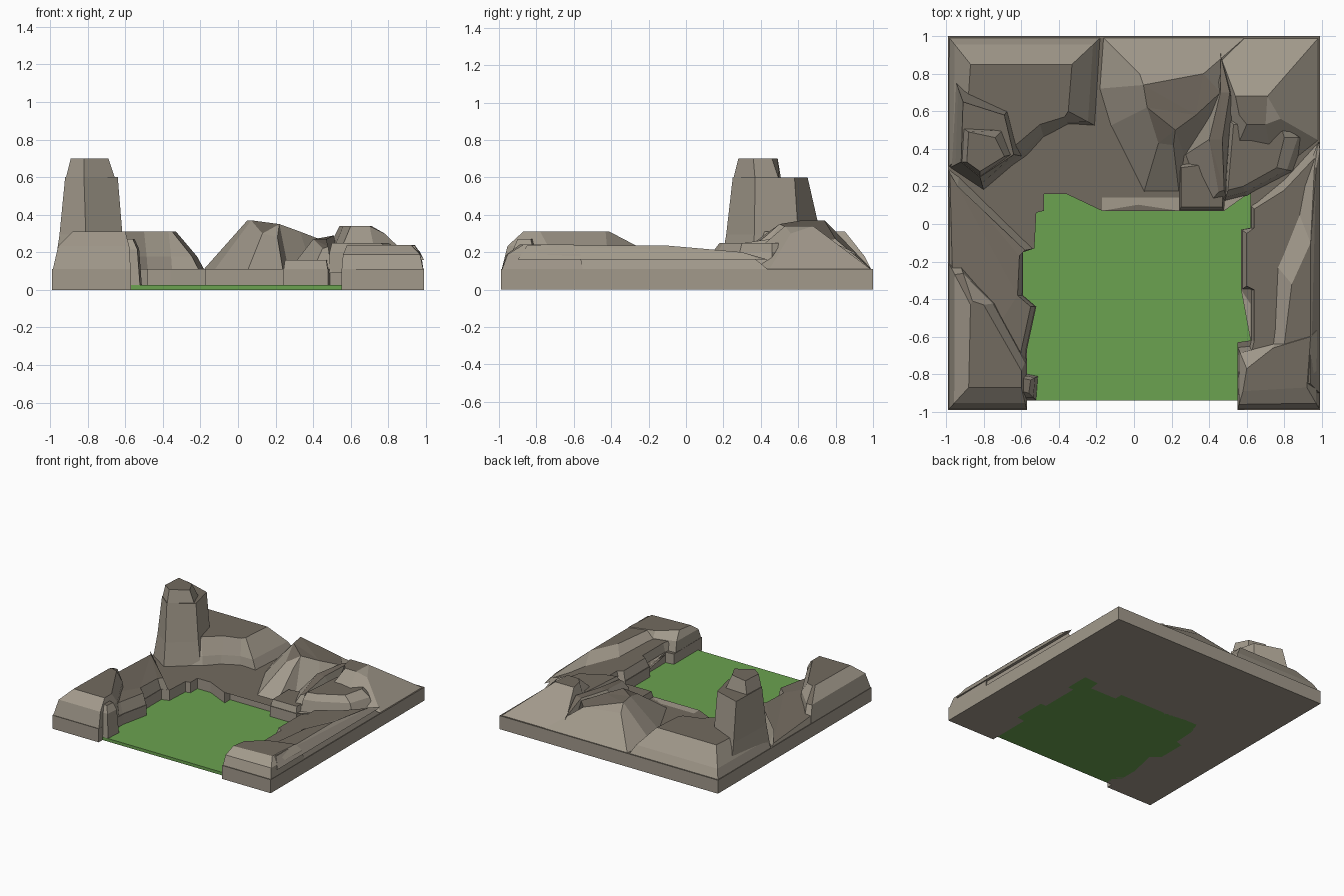
import bpy
import bmesh

cube = bpy.data.objects.get("Cube")
if cube:
    bpy.data.objects.remove(cube)


def material(name, color):
    mat = bpy.data.materials.new(name)
    mat.use_nodes = True
    mat.diffuse_color = (*color, 1)
    mat.node_tree.nodes["Principled BSDF"].inputs["Base Color"].default_value = (*color, 1)
    return mat


STONE = material("light stone", (.36, .32, .26))
EARTH = material("dark earth", (.17, .145, .115))
GRASS = material("grass green", (.145, .36, .08))


def lift(points, z):
    """Give flat outline points a height, keeping any height they have."""
    return [p if len(p) == 3 else (*p, z) for p in points]


def blend(low, high, across, up):
    """Ring between two rings, for a rounded shoulder."""
    return [(a[0] + (b[0] - a[0]) * across, a[1] + (b[1] - a[1]) * across,
             a[2] + (b[2] - a[2]) * up) for a, b in zip(low, high)]


def loft(name, rings, materials, flat=.9):
    """Skin stacked rings; level upward faces take the second material."""
    bm = bmesh.new()
    loops = [[bm.verts.new(p) for p in ring] for ring in rings]
    for low, high in zip(loops, loops[1:]):
        for i in range(len(low)):
            j = (i + 1) % len(low)
            bm.faces.new((low[i], low[j], high[j], high[i]))
    bm.faces.new(loops[0][::-1])
    bm.faces.new(loops[-1])
    bmesh.ops.triangulate(bm, faces=[f for f in bm.faces if len(f.verts) > 4])
    bmesh.ops.recalc_face_normals(bm, faces=bm.faces)
    for face in bm.faces:
        if len(materials) > 1 and face.normal.z > flat:
            face.material_index = 1
    mesh = bpy.data.meshes.new(name)
    bm.to_mesh(mesh)
    bm.free()
    for mat in materials:
        mesh.materials.append(mat)
    obj = bpy.data.objects.new(name, mesh)
    bpy.context.collection.objects.link(obj)
    return obj


def mound(name, base, top, height, shoulder=None, foot=.09, flat=.9):
    """Rock with a sloped flank and a level top."""
    low, high = lift(base, foot), lift(top, height)
    rings = [low, high]
    if shoulder:
        rings.insert(1, blend(low, high, *shoulder))
    return loft(name, rings, (STONE, EARTH), flat)


# Stepped cliff line around the lawn, from front left to front right
cliff = [(-.57, -.99), (-.57, -.67), (-.52, -.44), (-.59, -.38), (-.59, -.15),
         (-.53, -.13), (-.52, .06), (-.48, .07), (-.48, .16), (-.36, .16),
         (-.17, .07), (-.17, .14), (.24, .14), (.24, .07), (.48, .07),
         (.49, .16), (.62, .17), (.62, -.03), (.57, -.03), (.57, -.35),
         (.62, -.35), (.62, -.62), (.55, -.63), (.55, -.99)]
outline = cliff + [(.99, -.99), (.99, 1), (-.99, 1), (-.99, -.99)]
loft("ground_slab", [lift(outline, 0), lift(outline, .11)], (STONE, EARTH))

# Lawn, ending just behind the front edge
lawn = [(x, max(y, -.94)) for x, y in cliff]
loft("lawn", [lift(lawn, 0), lift(lawn, .025)], (GRASS,))

# Left bank: low shelf, high front block and a small pillar
mound("left_shelf",
      [(-.99, -.9), (-.58, -.9), (-.57, -.67), (-.52, -.44), (-.59, -.38),
       (-.59, -.15), (-.53, -.13), (-.93, .26), (-.99, .31)],
      [(-.95, -.9), (-.62, -.9), (-.6, -.67), (-.55, -.44), (-.62, -.38),
       (-.61, -.17), (-.58, -.14), (-.94, .2), (-.98, .27, .13)], .2)
mound("left_front_block",
      [(-.99, -.99), (-.57, -.99), (-.57, -.72), (-.73, -.42), (-.93, -.2), (-.99, -.2)],
      [(-.88, -.87), (-.6, -.87), (-.6, -.78), (-.8, -.43), (-.86, -.41), (-.87, -.43)],
      .31, (.3, .65))
mound("left_pillar", [(-.62, -.94), (-.52, -.94), (-.51, -.81), (-.61, -.79)],
      [(-.6, -.89), (-.56, -.9), (-.55, -.83), (-.6, -.82)], .27, (.4, .8), 0)

# Right bank: low shelf, diagonal ridge and front block
mound("right_shelf",
      [(.55, -.9), (.62, -.62), (.62, -.35), (.57, -.35), (.57, -.03), (.62, -.02),
       (.62, .1), (.8, .25), (.99, .46), (.99, -.9)],
      [(.58, -.9), (.64, -.62), (.64, -.35), (.6, -.33), (.6, -.05), (.64, -.02),
       (.64, .08), (.8, .18), (.96, .35), (.96, -.9)], .18)
mound("right_ridge",
      [(.57, -.85), (.72, -.65), (.74, -.2), (.86, .1), (.98, .44), (.99, .4), (.99, -.9)],
      [(.65, -.85), (.8, -.64), (.84, -.32), (.94, -.1), (.96, .3, .2), (.97, .3, .2), (.94, -.85)],
      .235, None, .16)
mound("right_front_block",
      [(.55, -.99), (.99, -.99), (.99, -.55), (.75, -.63), (.55, -.65)],
      [(.58, -.89), (.92, -.87), (.94, -.6), (.74, -.66), (.6, -.77)], .24, (.3, .65))

# Back left mesa
mound("mesa",
      [(-.99, 1), (-.99, .3), (-.8, .2), (-.57, .36), (-.48, .46), (-.35, .53),
       (-.2, .52), (-.17, 1)],
      [(-.87, .85), (-.9, .4), (-.8, .36), (-.63, .42), (-.5, .53), (-.37, .57),
       (-.35, .6), (-.33, .85)], .31, (.3, .4))

# Tower with a stepped crown
tower = [(-.96, .79), (-.98, .3), (-.8, .18), (-.59, .36), (-.66, .62)]
shelf = [(-.91, .65), (-.92, .33), (-.82, .25), (-.64, .37), (-.69, .58)]
crown = [(-.88, .49), (-.89, .33), (-.82, .28), (-.69, .36), (-.74, .46)]
mound("tower", tower, shelf, .6, (.5, .4))
mound("tower_crown", [(-.91, .51), (-.92, .33), (-.82, .25), (-.65, .37), (-.7, .5)],
      crown, .7, None, .58)

# Back centre hill with a sloping top and a front spur
mound("centre_hill",
      [(-.17, 1), (-.19, .72), (-.13, .52), (.05, .16), (.24, .16), (.27, .36),
       (.4, .5), (.55, .7), (.6, 1)],
      [(.03, .8, .31), (.05, .74), (.07, .62), (.13, .43, .3), (.21, .42, .28), (.22, .5, .35),
       (.33, .58, .31), (.46, .7, .26), (.37, .8, .27)], .37, None, .1, .88)
mound("front_ledge", [(.24, .07), (.48, .07), (.5, .35), (.24, .32)],
      [(.25, .09), (.47, .09), (.48, .33), (.25, .3)], .16)

# Narrow ridge between the two hills
mound("narrow_ridge",
      [(.39, .1), (.5, .12), (.55, .5), (.53, .72), (.47, .95), (.42, .75), (.26, .36)],
      [(.45, .17, .22), (.48, .18, .23), (.47, .45), (.51, .7, .29), (.46, .9, .2),
       (.46, .7, .28), (.4, .45)], .27)

# Back right hill and the shelf in front of it
mound("right_hill",
      [(.42, 1), (.46, .6), (.5, .3), (.75, .25), (.99, .44), (.99, 1)],
      [(.54, .68), (.56, .58), (.6, .53), (.7, .53), (.78, .56, .3), (.71, .68)],
      .34, None, .1)
mound("right_hill_shelf",
      [(.48, .12), (.6, .15), (.85, .28), (.92, .46), (.8, .56), (.5, .56)],
      [(.5, .18), (.58, .2), (.76, .3), (.8, .46), (.78, .53), (.53, .53)], .25, (.4, .7))
